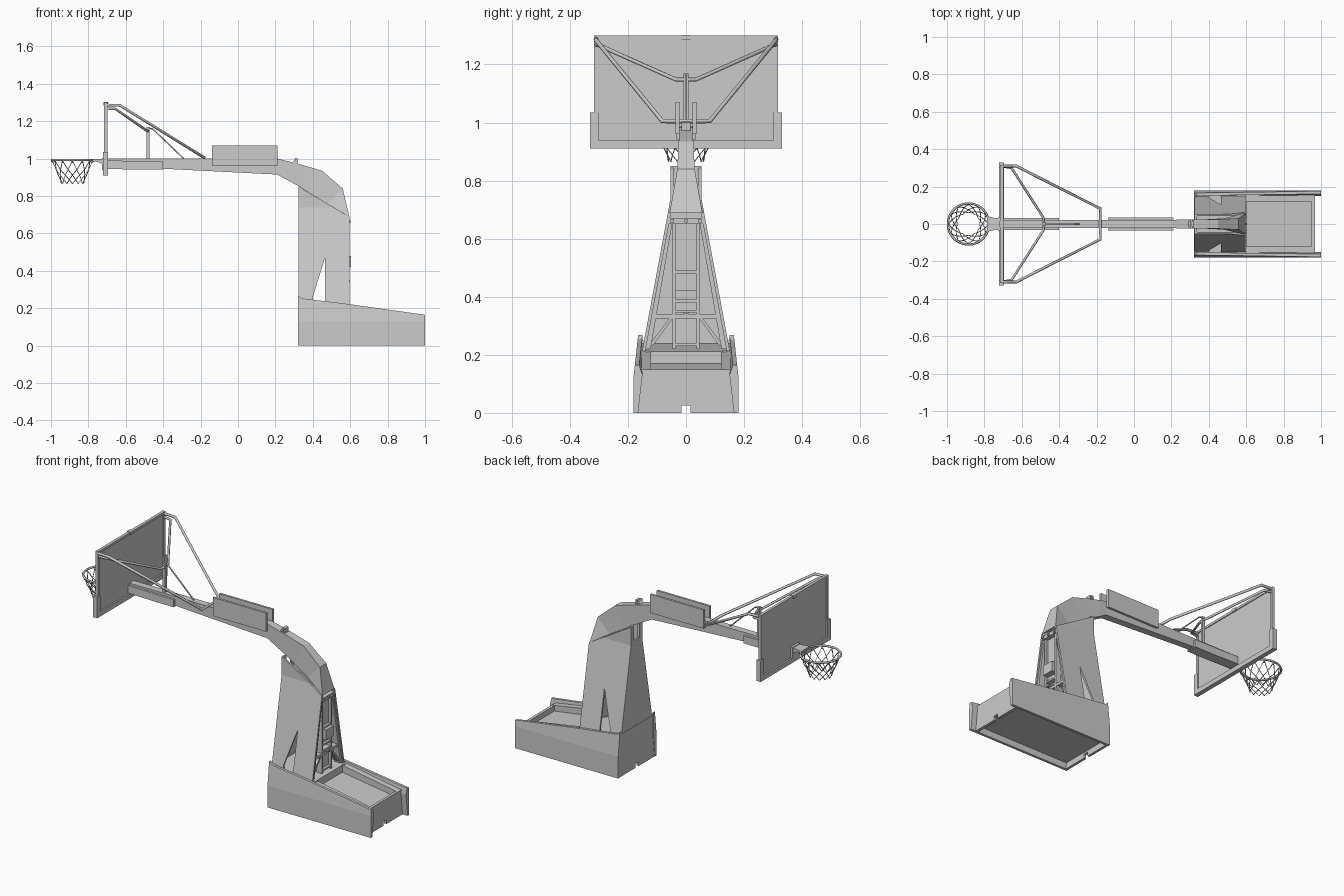
import bpy, bmesh, math
from mathutils import Vector


def loft(name, rings):
    """Skin equal-length rings of 3D points and cap both ends."""
    bm = bmesh.new()
    vs = [[bm.verts.new(p) for p in r] for r in rings]
    n = len(vs[0])
    for a, b in zip(vs, vs[1:]):
        for i in range(n):
            j = (i + 1) % n
            bm.faces.new((a[i], a[j], b[j], b[i]))
    bm.faces.new(vs[0])
    bm.faces.new(vs[-1])
    bmesh.ops.recalc_face_normals(bm, faces=bm.faces)
    me = bpy.data.meshes.new(name)
    bm.to_mesh(me)
    bm.free()
    ob = bpy.data.objects.new(name, me)
    bpy.context.collection.objects.link(ob)
    return ob


def prism_y(name, xz, y0, y1):
    return loft(name, [[(x, y, z) for x, z in xz] for y in (y0, y1)])


def prism_x(name, yz, x0, x1):
    return loft(name, [[(x, y, z) for y, z in yz] for x in (x0, x1)])


def box(name, x0, x1, y0, y1, z0, z1):
    return prism_x(name, [(y0, z0), (y1, z0), (y1, z1), (y0, z1)], x0, x1)


def tubes(name, paths, r, res=1, cyclic=False):
    cu = bpy.data.curves.new(name, 'CURVE')
    cu.dimensions = '3D'
    cu.bevel_depth = r
    cu.bevel_resolution = res
    cu.use_fill_caps = not cyclic
    for pts in paths:
        sp = cu.splines.new('POLY')
        sp.points.add(len(pts) - 1)
        for p, q in zip(sp.points, pts):
            p.co = (*q, 1)
        sp.use_cyclic_u = cyclic
    ob = bpy.data.objects.new(name, cu)
    bpy.context.collection.objects.link(ob)
    return ob


def col_y(z):
    """Half width of the column at height z."""
    return 0.053 if z >= 0.74 else 0.053 + (0.74 - z) * 0.186


# Base: flared side panels
for s, side in ((1, "back"), (-1, "front")):
    rings = []
    for x, zt in ((0.32, 0.268), (0.34, 0.253), (0.595, 0.222), (1.0, 0.165)):
        yt = 0.18 - (zt - 0.13) * 0.11
        rings.append([(x, s * y, z) for y, z in
                      ((0.165, 0), (0.18, 0), (0.18, 0.13), (yt, zt), (yt - 0.015, zt), (0.15, 0.13))])
    loft("base_side_" + side, rings)
    # tray side rim
    prism_y("tray_rim_" + side, [(0.6, 0.212), (0.965, 0.15), (0.965, 0.04), (0.6, 0.04)], s * 0.12, s * 0.157)


# Base: notched end walls, floor, deck and tray
def end_wall(name, x0, x1, hw, h):
    prism_x(name, [(-hw, 0), (-0.015, 0), (-0.015, 0.025), (0.015, 0.025), (0.015, 0),
                   (hw, 0), (hw, h), (-hw, h)], x0, x1)


end_wall("base_front_wall", 0.322, 0.337, 0.166, 0.25)
end_wall("base_rear_wall", 0.95, 0.967, 0.166, 0.15)
box("base_floor", 0.33, 0.96, -0.166, 0.166, 0.035, 0.05)
prism_y("base_deck", [(0.335, 0.24), (0.602, 0.212), (0.602, 0.045), (0.335, 0.045)], -0.155, 0.155)
prism_y("tray_floor", [(0.6, 0.17), (0.952, 0.118), (0.952, 0.045), (0.6, 0.045)], -0.122, 0.122)

# Column: leaning side plates with a triangular cut-out
lower = [(0.325, 0.74), (0.51, 0.74), (0.595, 0.69), (0.595, 0.2), (0.465, 0.2),
         (0.465, 0.47), (0.4, 0.26), (0.4, 0.2), (0.325, 0.2)]
upper = [(0.325, 0.85), (0.51, 0.74), (0.325, 0.74)]
for s, side in ((1, "back"), (-1, "front")):
    for part, pts in (("lower", lower), ("upper", upper)):
        loft(f"column_side_{part}_{side}",
             [[(x, s * (col_y(z) - d), z) for x, z in pts] for d in (0, 0.011)])

# Column: front plate with slot at the top
half = [(0.025, 0.76), (0.025, 0.85), (0.053, 0.85), (0.053, 0.74), (col_y(0.2), 0.2)]
prism_x("column_front_plate", half + [(-y, z) for y, z in reversed(half)], 0.324, 0.336)

# Column: rear ladder frame
for s, side in ((1, "back"), (-1, "front")):
    prism_x("rear_post_" + side, [(s * 0.046, 0.66), (s * 0.058, 0.66), (s * 0.142, 0.22), (s * 0.122, 0.22)],
            0.55, 0.588)
    box("ladder_rail_" + side, 0.55, 0.585, s * 0.036, s * 0.046, 0.22, 0.655)
    prism_x("corner_brace_" + side, [(s * 0.046, 0.325), (s * 0.058, 0.325), (s * 0.13, 0.23), (s * 0.115, 0.23)],
            0.555, 0.58)
    box("tray_clip_" + side, 0.595, 0.61, s * 0.125, s * 0.14, 0.18, 0.215)
for i, z in enumerate((0.23, 0.345, 0.38, 0.48)):
    box(f"ladder_rung_{i}", 0.55, 0.585, -0.04, 0.04, z, z + 0.01)
box("rear_cross_beam", 0.55, 0.585, -0.112, 0.112, 0.325, 0.34)
box("ladder_panel_upper", 0.55, 0.57, -0.038, 0.038, 0.385, 0.65)
box("ladder_panel_lower", 0.55, 0.57, -0.038, 0.038, 0.23, 0.34)
box("rear_cover", 0.57, 0.604, -0.036, 0.036, 0.42, 0.48)
box("rear_latch", 0.57, 0.6, -0.008, 0.008, 0.34, 0.348)
box("column_cap", 0.55, 0.595, -0.058, 0.058, 0.65, 0.672)
for i in (-1, 0, 1):
    box(f"cap_bolt_{i + 1}", 0.595, 0.602, i * 0.048 - 0.006, i * 0.048 + 0.006, 0.655, 0.668)

# Arm: horizontal beam bending down into the column
spine = [((-0.70, 1.0), (-0.70, 0.948), 0.020), ((-0.40, 1.0), (-0.40, 0.946), 0.020),
         ((0.21, 1.0), (0.21, 0.915), 0.022), ((0.26, 0.988), (0.265, 0.885), 0.024),
         ((0.355, 0.963), (0.325, 0.852), 0.024), ((0.45, 0.935), (0.385, 0.815), 0.025),
         ((0.56, 0.84), (0.48, 0.758), 0.030), ((0.595, 0.69), (0.585, 0.696), 0.056)]
loft("arm", [[(t[0], -w, t[1]), (t[0], w, t[1]), (b[0], w, b[1]), (b[0], -w, b[1])] for t, b, w in spine])
prism_y("arm_sleeve", [(-0.70, 0.99), (-0.40, 0.985), (-0.40, 0.941), (-0.52, 0.941), (-0.70, 0.945)], -0.033, 0.033)
for s, side in ((1, "back"), (-1, "front")):
    box("arm_side_panel_" + side, -0.14, 0.21, s * 0.023, s * 0.036, 0.96, 1.07)
prism_y("arm_hinge", [(0.285, 0.975), (0.32, 0.965), (0.322, 1.0), (0.305, 1.003), (0.3, 0.99)], -0.016, 0.016)
tubes("arm_hinge_pin", [[(0.308, -0.024, 0.99), (0.308, 0.024, 0.99)]], 0.008)

# Backboard: panel, frame and bottom padding
box("backboard_panel", -0.712, -0.704, -0.31, 0.31, 0.92, 1.295)
box("frame_top", -0.716, -0.699, -0.316, 0.316, 1.285, 1.299)
box("frame_bottom", -0.716, -0.699, -0.316, 0.316, 0.915, 0.935)
box("pad_bottom", -0.722, -0.695, -0.33, 0.33, 0.91, 0.938)
box("top_clip", -0.72, -0.695, -0.016, 0.016, 1.284, 1.302)
for s, side in ((1, "back"), (-1, "front")):
    box("frame_side_" + side, -0.716, -0.699, s * 0.30, s * 0.316, 0.915, 1.299)
    box("pad_side_" + side, -0.722, -0.695, s * 0.30, s * 0.33, 0.91, 1.035)

# Support struts behind the backboard
for s, side in ((1, "back"), (-1, "front")):
    tubes("long_strut_" + side, [[(-0.70, s * 0.31, 1.287), (-0.63, s * 0.31, 1.284),
                                  (-0.18, s * 0.082, 1.005), (-0.18, 0, 1.005)]], 0.008)
    tubes("short_strut_" + side, [[(-0.70, s * 0.308, 1.268), (-0.655, s * 0.30, 1.266),
                                   (-0.485, s * 0.035, 1.148), (-0.48, 0, 1.148)]], 0.007)
box("strut_post", -0.49, -0.473, -0.008, 0.008, 0.99, 1.168)
tubes("post_brace", [[(-0.48, 0, 1.165), (-0.455, 0, 1.158), (-0.29, 0, 1.0)]], 0.004)

# Hoop: rim, bracket and net
CX = -0.885


def ring_pt(r, a, z):
    return (CX + r * math.cos(a), r * math.sin(a), z)


tubes("rim", [[ring_pt(0.11, math.tau * i / 36, 0.993) for i in range(36)]], 0.006, 1, True)
loft("rim_bracket", [[(x, -w, zl), (x, w, zl), (x, w, 0.999), (x, -w, 0.999)]
                     for x, w, zl in ((-0.715, 0.03, 0.965), (-0.75, 0.033, 0.983), (-0.787, 0.042, 0.987))])
box("rim_plate", -0.726, -0.712, -0.035, 0.035, 0.94, 1.003)
levels = [(0.108, 0.99), (0.090, 0.94), (0.076, 0.912), (0.066, 0.888), (0.060, 0.866)]
strands = []
for i in range(12):
    for d in (0.5, -0.5):
        strands.append([ring_pt(r, math.tau * (i + d * j) / 12, z) for j, (r, z) in enumerate(levels)])
tubes("net", strands, 0.0022, 0)
tubes("net_hooks", [[ring_pt(0.113, math.tau * i / 12, 0.988), ring_pt(0.1, math.tau * i / 12, 0.978)]
                    for i in range(12)], 0.004, 0)
